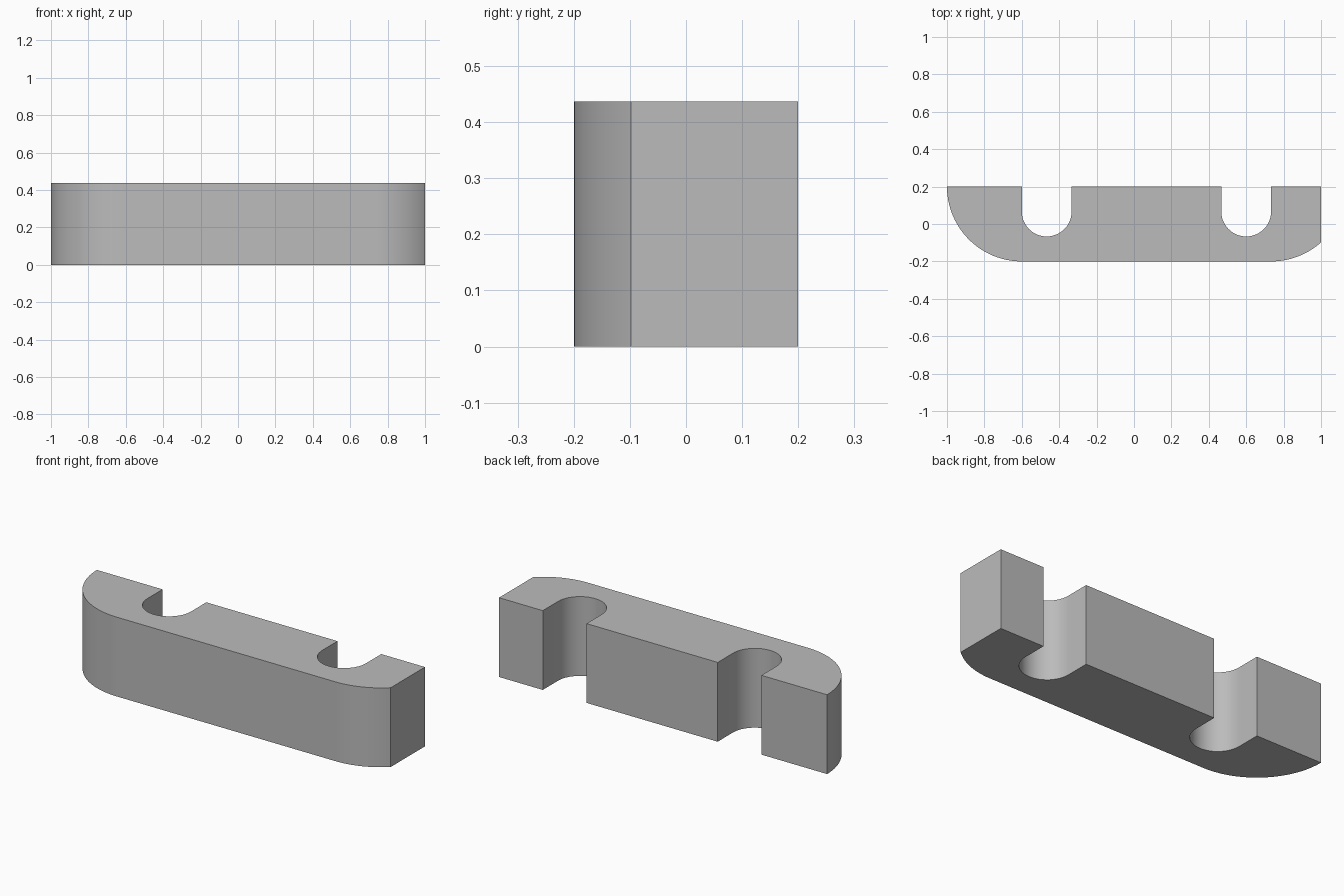
import bpy
import bmesh
from math import pi, cos, sin, acos, radians

HEIGHT = 0.437
BACK, FRONT = 0.2, -0.2
SLOT_R = 0.1333          # half the slot width
SLOT_Y = 0.0667          # where the slot's round end begins
CORNER_R = 0.4           # rounded front corners
CORNER_X = 0.7333        # centre of the clipped corner

cube = bpy.data.objects.get("Cube")
if cube:
    bpy.data.objects.remove(cube, do_unlink=True)


def arc(cx, cy, r, start, end, steps=24):
    return [(cx + r * cos(start + (end - start) * i / steps),
             cy + r * sin(start + (end - start) * i / steps))
            for i in range(steps + 1)]


def slot(cx):
    # U-shaped notch open to the back, traced from right to left
    return ([(cx + SLOT_R, BACK)]
            + arc(cx, SLOT_Y, SLOT_R, 0, -pi)
            + [(cx - SLOT_R, BACK)])


# Outline: rounded corner, front, clipped corner, back with two slots
outline = arc(-0.6, BACK, CORNER_R, pi, 1.5 * pi)
clip = -acos((1 - CORNER_X) / CORNER_R)
outline += arc(CORNER_X, BACK, CORNER_R, -pi / 2, clip)
outline += [(1, BACK)] + slot(0.6) + slot(-0.4667)

# Extrude the outline into a solid block
bm = bmesh.new()
base = bm.faces.new([bm.verts.new((x, y, 0)) for x, y in outline])
result = bmesh.ops.extrude_face_region(bm, geom=[base], use_keep_orig=True)
top = [v for v in result["geom"] if isinstance(v, bmesh.types.BMVert)]
bmesh.ops.translate(bm, verts=top, vec=(0, 0, HEIGHT))
bmesh.ops.recalc_face_normals(bm, faces=bm.faces)
mesh = bpy.data.meshes.new("slotted_block")
bm.to_mesh(mesh)
bm.free()

block = bpy.data.objects.new("slotted_block", mesh)
bpy.context.collection.objects.link(block)

# Plain grey material
grey = bpy.data.materials.new("plain_grey")
grey.use_nodes = True
colour = (0.5, 0.5, 0.5, 1)
grey.diffuse_color = colour
grey.node_tree.nodes["Principled BSDF"].inputs["Base Color"].default_value = colour
mesh.materials.append(grey)

# Smooth curved walls, sharp corners
bpy.ops.object.select_all(action="DESELECT")
block.select_set(True)
bpy.context.view_layer.objects.active = block
bpy.ops.object.shade_smooth_by_angle(angle=radians(30))
